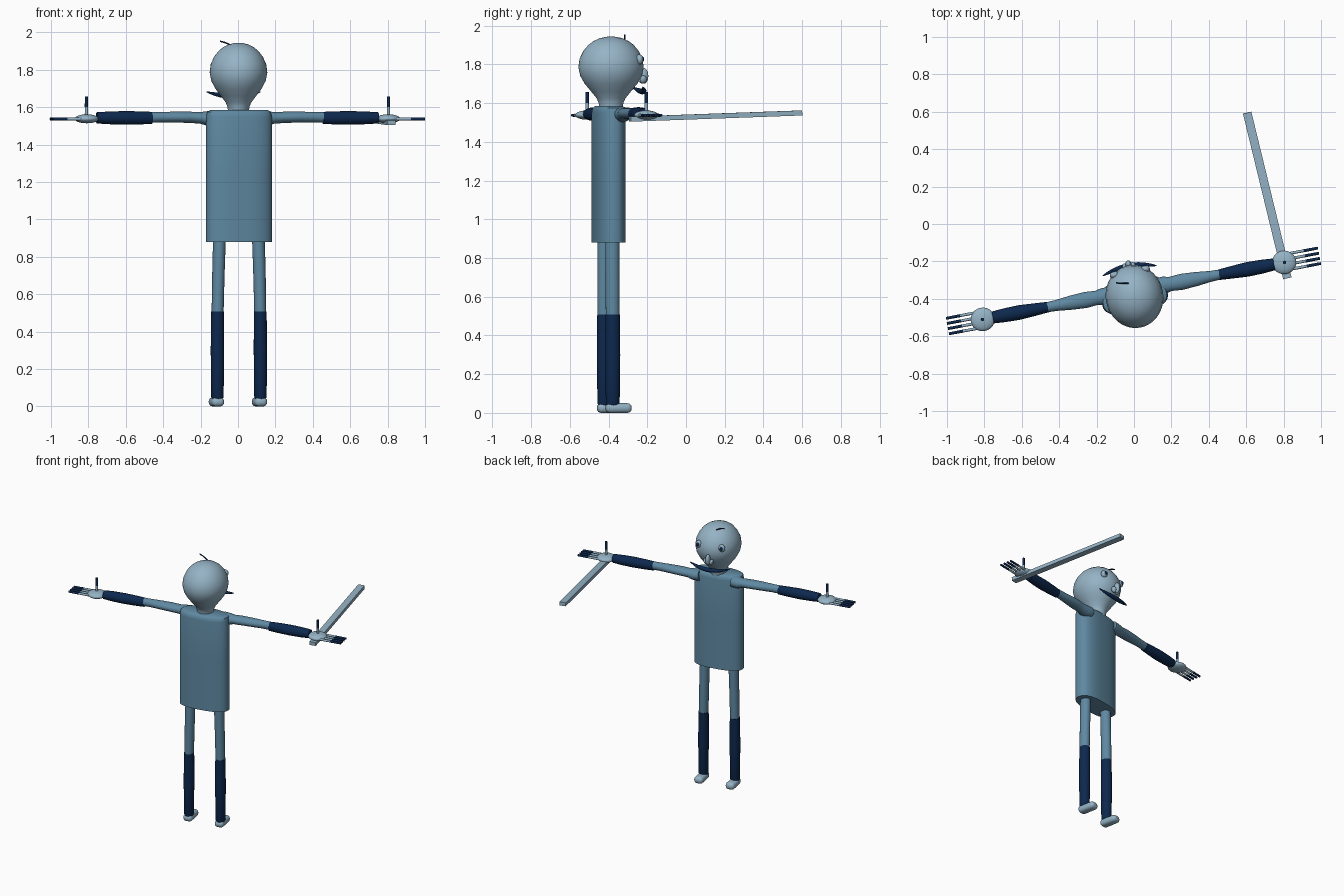
import bpy, bmesh, math
from mathutils import Matrix, Vector

if "Cube" in bpy.data.objects:
    bpy.data.objects.remove(bpy.data.objects["Cube"])

# The whole figure is turned slightly about its own vertical axis
POSE = Matrix.Translation((0.005, -0.4, 0)) @ Matrix.Rotation(math.radians(10.7), 4, 'Z')


def material(name, rgb):
    m = bpy.data.materials.new(name)
    m.diffuse_color = (*rgb, 1)
    m.use_nodes = True
    m.node_tree.nodes["Principled BSDF"].inputs["Base Color"].default_value = m.diffuse_color
    return m


LIGHT = material("pale_blue", (0.30, 0.45, 0.56))
MID = material("steel_blue", (0.115, 0.25, 0.36))
DARK = material("navy", (0.004, 0.021, 0.075))


def finish(name, bm, mat, pose=POSE, angle=45):
    bmesh.ops.recalc_face_normals(bm, faces=bm.faces)
    bm.transform(pose)
    me = bpy.data.meshes.new(name)
    bm.to_mesh(me)
    bm.free()
    me.materials.append(mat)
    ob = bpy.data.objects.new(name, me)
    bpy.context.collection.objects.link(ob)
    bpy.ops.object.select_all(action='DESELECT')
    ob.select_set(True)
    bpy.context.view_layer.objects.active = ob
    bpy.ops.object.shade_smooth_by_angle(angle=math.radians(angle))
    return ob


def loft(name, rings, mat, n=24, power=1.0):
    """Rings of (centre, side radius, other radius), swept along the centres."""
    bm = bmesh.new()
    pts = [Vector(r[0]) for r in rings]
    loops = []
    for i, (c, a, b) in enumerate(rings):
        d = (pts[min(i + 1, len(pts) - 1)] - pts[max(i - 1, 0)]).normalized()
        u = Vector((1, 0, 0)) if abs(d.z) > 0.8 else Vector((0, 1, 0))
        u = (u - d * u.dot(d)).normalized()
        v = d.cross(u)
        loop = []
        for k in range(n):
            t = 2 * math.pi * k / n
            cu, sv = math.cos(t), math.sin(t)
            cu = math.copysign(abs(cu) ** power, cu)
            sv = math.copysign(abs(sv) ** power, sv)
            loop.append(bm.verts.new(pts[i] + u * a * cu + v * b * sv))
        loops.append(loop)
    for p, q in zip(loops, loops[1:]):
        for k in range(n):
            bm.faces.new((p[k], p[(k + 1) % n], q[(k + 1) % n], q[k]))
    bm.faces.new(loops[0])
    bm.faces.new(loops[-1])
    return finish(name, bm, mat)


def ball(name, centre, radii, mat, tilt=0):
    bm = bmesh.new()
    bmesh.ops.create_uvsphere(bm, u_segments=24, v_segments=14, radius=1)
    bm.transform(Matrix.Translation(centre) @ Matrix.Rotation(tilt, 4, 'Y')
                 @ Matrix.Diagonal((*radii, 1)))
    return finish(name, bm, mat)


# Torso
loft("torso", [((0, 0, z), w, d) for z, w, d in (
    (0.88, 0.178, 0.078), (1.25, 0.178, 0.078), (1.55, 0.177, 0.078),
    (1.575, 0.172, 0.073), (1.585, 0.155, 0.06))], MID, 48, 0.8)

# Head with neck
HEAD = ((1.57, .056), (1.6, .058), (1.625, .068), (1.66, .094), (1.70, .124),
        (1.74, .145), (1.785, .154), (1.83, .148), (1.87, .13), (1.9, .107),
        (1.92, .083), (1.935, .053), (1.942, .025), (1.944, .004))
loft("head", [((0, 0.013, z), r, r * 1.1) for z, r in HEAD], LIGHT, 48)

# Nose: bridge drop and two nostrils
ball("nose", (0, 0.187, 1.74), (0.016, 0.022, 0.04), LIGHT)

# Moustache: tapered crescent
loft("moustache", [((0.145 * t, 0.178 - 0.025 * t * t, 1.66 + 0.022 * t * t),
                    0.003 + 0.013 * (1 - t * t), 0.003 + 0.012 * (1 - t * t))
                   for t in [i / 8 for i in range(-8, 9)]], DARK, 12)

# Single curl of hair
loft("hair", [((-0.083 + 0.07 * t, 0.102 - 0.016 * t, 1.952 - 0.01 * t - 0.022 * t * t),
               0.004, 0.004) for t in [i / 6 for i in range(7)]], DARK, 8)

for s, side in ((-1, "left"), (1, "right")):
    # Face details
    ball(side + "_nostril", (s * 0.021, 0.178, 1.722), (0.013, 0.018, 0.021), LIGHT, s * 0.3)
    ball(side + "_eye", (s * 0.085, 0.146, 1.825), (0.024, 0.02, 0.026), LIGHT)
    ball(side + "_pupil", (s * 0.087, 0.162, 1.827), (0.011, 0.009, 0.013), DARK)

    # Arm
    ay, az = 0.043, 1.543
    loft(side + "_upper_arm", [((s * x, ay, az + dz), a, b) for x, a, b, dz in (
        (.12, .045, .04, 0), (.17, .046, .038, -.003), (.2, .038, .031, 0),
        (.26, .043, .03, .003), (.34, .038, .029, .004), (.42, .029, .028, .004),
        (.47, .027, .029, .003))], MID)
    loft(side + "_forearm", [((s * x, ay, az), a, b) for x, a, b in (
        (.465, .028, .032), (.53, .033, .035), (.62, .039, .036),
        (.70, .037, .034), (.765, .032, .03))], DARK)

    # Hand with four fingers and an upright thumb
    ball(side + "_palm", (s * 0.82, ay, 1.538), (0.065, 0.063, 0.024), LIGHT)
    for i in range(4):
        y = ay + (i - 1.5) * 0.028
        for part, x0, x1, mat in (("base", .86, .935, LIGHT), ("tip", .935, 1.012, DARK)):
            loft(f"{side}_finger_{part}_{i + 1}",
                 [((s * x0, y, 1.537), .008, .008), ((s * x1, y, 1.537), .0075, .0075)], mat, 12)
    for part, z0, z1, mat in (("base", 1.545, 1.6, LIGHT), ("tip", 1.6, 1.657, DARK)):
        loft(f"{side}_thumb_{part}", [((s * 0.822, ay, z0), .009, .009),
                                      ((s * 0.822, ay, z1), .0085, .0085)], mat, 12)

    # Leg and foot
    loft(side + "_thigh", [((s * .106, 0, .9), .034, .037), ((s * .112, 0, .7), .033, .037),
                           ((s * .116, 0, .505), .032, .036)], MID)
    loft(side + "_shin", [((s * .116, 0, .507), .034, .037), ((s * .117, 0, .3), .036, .039),
                          ((s * .117, 0, .05), .033, .036), ((s * .117, 0, .035), .028, .031)], DARK)
    bm = bmesh.new()
    bmesh.ops.create_cube(bm, size=1)
    bm.transform(Matrix.Translation((s * .117, .03, .025)) @ Matrix.Diagonal((.066, .135, .05, 1)))
    bmesh.ops.bevel(bm, geom=bm.edges[:], offset=0.022, segments=4, profile=0.5, affect='EDGES')
    finish(side + "_foot", bm, LIGHT)

# Flat stick held under the right hand
a, b = Vector((0.82, -0.29, 1.517)), Vector((0.605, 0.595, 1.549))
bm = bmesh.new()
bmesh.ops.create_cube(bm, size=1)
bm.transform(Matrix.Diagonal((0.046, (b - a).length, 0.026, 1)))
d = (b - a).normalized()
side_dir = d.cross(Vector((0, 0, 1))).normalized()
rot = Matrix((side_dir, d, side_dir.cross(d))).transposed().to_4x4()
finish("stick", bm, LIGHT, Matrix.Translation((a + b) / 2) @ rot, 30)
